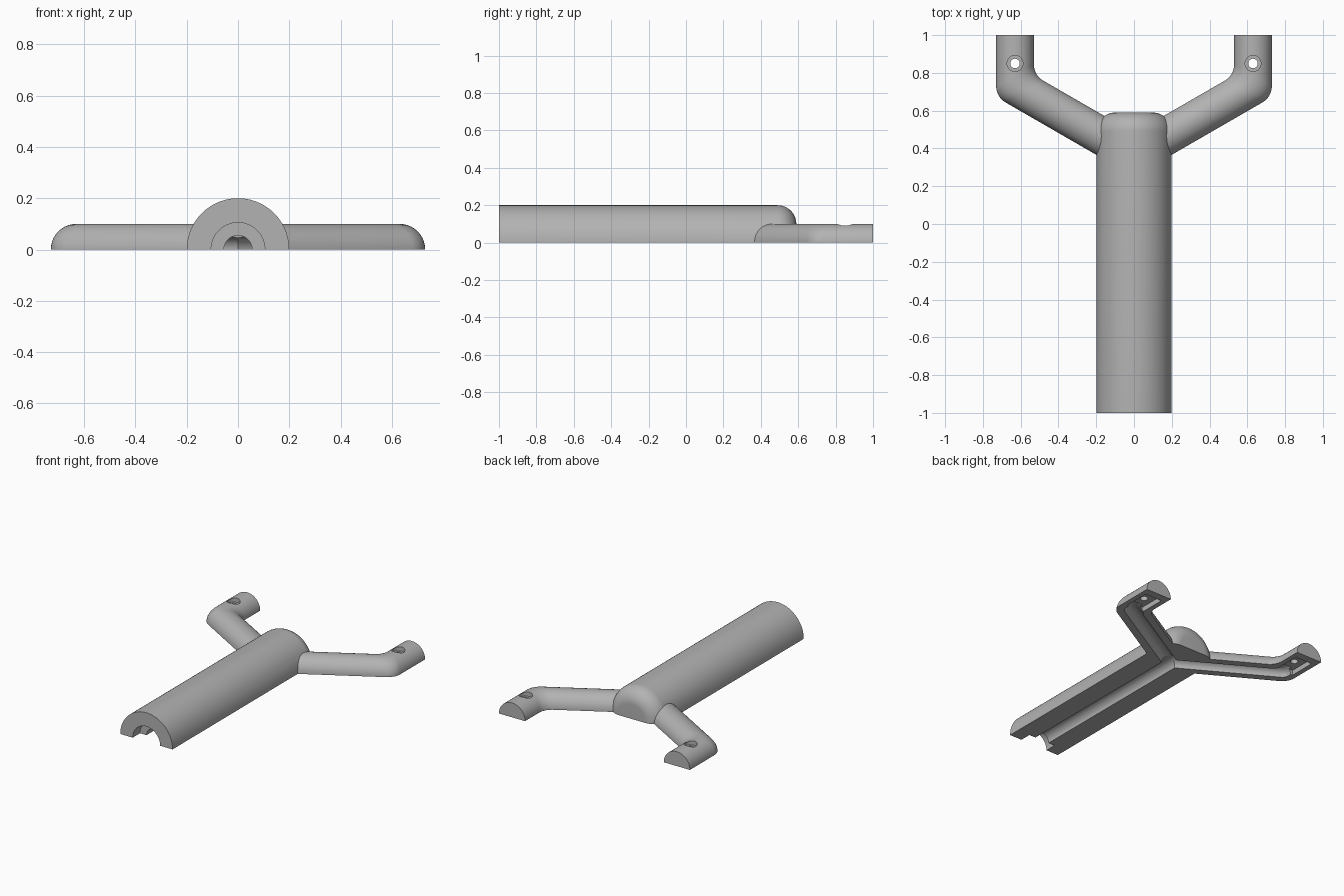
import bpy, bmesh
from math import sin, cos, pi, radians
from mathutils import Vector

cube = bpy.data.objects.get("Cube")
if cube:
    bpy.data.objects.remove(cube)

GREY = (0.45, 0.45, 0.45, 1)
mat = bpy.data.materials.new("plain grey")
mat.use_nodes = True
mat.diffuse_color = GREY
mat.node_tree.nodes["Principled BSDF"].inputs["Base Color"].default_value = GREY

BEND = Vector((0.63, 0.73, 0))   # centre of the elbow
SLOPE = radians(30)              # heading of the sloping arm
HOLE_Y = 0.85


def loft(name, rings):
    """Closed solid skinned through equal-sized rings of points."""
    bm = bmesh.new()
    loops = [[bm.verts.new(p) for p in ring] for ring in rings]
    n = len(loops[0])
    for a, b in zip(loops, loops[1:]):
        for i in range(n):
            j = (i + 1) % n
            bm.faces.new((a[i], a[j], b[j], b[i]))
    bm.faces.new(loops[0])
    bm.faces.new(loops[-1])
    bmesh.ops.recalc_face_normals(bm, faces=bm.faces)
    me = bpy.data.meshes.new(name)
    bm.to_mesh(me)
    bm.free()
    ob = bpy.data.objects.new(name, me)
    bpy.context.collection.objects.link(ob)
    me.materials.append(mat)
    return ob


def turned(name, profile, axis="Y", at=(0, 0, 0), n=64):
    """Solid of revolution from (radius, distance along axis) pairs."""
    def point(r, d, t):
        u, v = r * cos(t), r * sin(t)
        return Vector(at) + Vector((u, d, v) if axis == "Y" else (u, v, d))
    return loft(name, [[point(r, d, 2 * pi * (i + 0.5) / n) for i in range(n)]
                       for r, d in profile])


def bent_rod(name, side, r, end_y, n=48, steps=10):
    """Round rod from the body centre, through the elbow, to the foot."""
    def right(a):
        return Vector((sin(a), -cos(a), 0))
    fillet = 0.1
    heading = Vector((cos(SLOPE), sin(SLOPE), 0))
    start = BEND - heading * (BEND.x / cos(SLOPE))
    inner = BEND - right(radians(60)) * (r + fillet) / cos(SLOPE)
    pairs = [(start + r * right(SLOPE), start - r * right(SLOPE))]
    for k in range(steps + 1):
        nrm = right(SLOPE + radians(60) * k / steps)
        pairs.append((BEND + r * nrm, inner + fillet * nrm))
    foot = Vector((BEND.x, end_y, 0))
    pairs.append((foot + r * right(pi / 2), foot - r * right(pi / 2)))
    rings = []
    for o, i in pairs:
        mid, half = (o + i) / 2, (o - i) / 2
        ring = []
        for k in range(n):
            t = 2 * pi * (k + 0.5) / n
            p = mid + half * cos(t) + Vector((0, 0, r * sin(t)))
            ring.append((p.x * side, p.y, p.z))
        rings.append(ring)
    return loft(name, rings)


def box(name, x, y, z):
    return loft(name, [[(x[0], y[0], h), (x[1], y[0], h), (x[1], y[1], h), (x[0], y[1], h)]
                       for h in z])


def combine(target, tool, operation):
    mod = target.modifiers.new("join", "BOOLEAN")
    mod.operation, mod.solver, mod.object = operation, "EXACT", tool
    bpy.context.view_layer.objects.active = target
    bpy.ops.object.modifier_apply(modifier=mod.name)
    bpy.data.objects.remove(tool)


# Main tube with a rounded back end
END, R, F = 0.59, 0.2, 0.1
profile = [(R, -1)] + [(R - F + F * cos(t), END - F + F * sin(t))
                       for t in [pi / 2 * k / 12 for k in range(13)]]
body = turned("forked_half_tube", profile)

# Two bent arms
for side in (-1, 1):
    combine(body, bent_rod("arm", side, 0.1, 1.0), "UNION")

# Flat underside, body channel and wider front seat
cutters = [
    box("underside", (-2, 2), (-2, 2), (-1, 0)),
    turned("channel", [(0.055, -1.2), (0.055, 0.39)], n=40),
    turned("front_seat", [(0.105, -1.2), (0.105, -0.92)], n=48),
]

# Arm channels, foot pockets and stepped screw holes
for side in (-1, 1):
    x = side * BEND.x
    cutters += [
        bent_rod("arm_channel", side, 0.05, 0.78, n=32),
        box("foot_pocket", (x - 0.065, x + 0.065), (0.755, 0.945), (-0.1, 0.035)),
        turned("screw_hole", [(0.025, -0.1), (0.025, 0.2)], "Z", (x, HOLE_Y, 0), 32),
        turned("screw_head_seat", [(0.042, 0.07), (0.042, 0.2)], "Z", (x, HOLE_Y, 0), 32),
    ]
for cutter in cutters:
    combine(body, cutter, "DIFFERENCE")

bpy.ops.object.select_all(action="DESELECT")
body.select_set(True)
bpy.context.view_layer.objects.active = body
bpy.ops.object.shade_smooth_by_angle(angle=radians(30))
